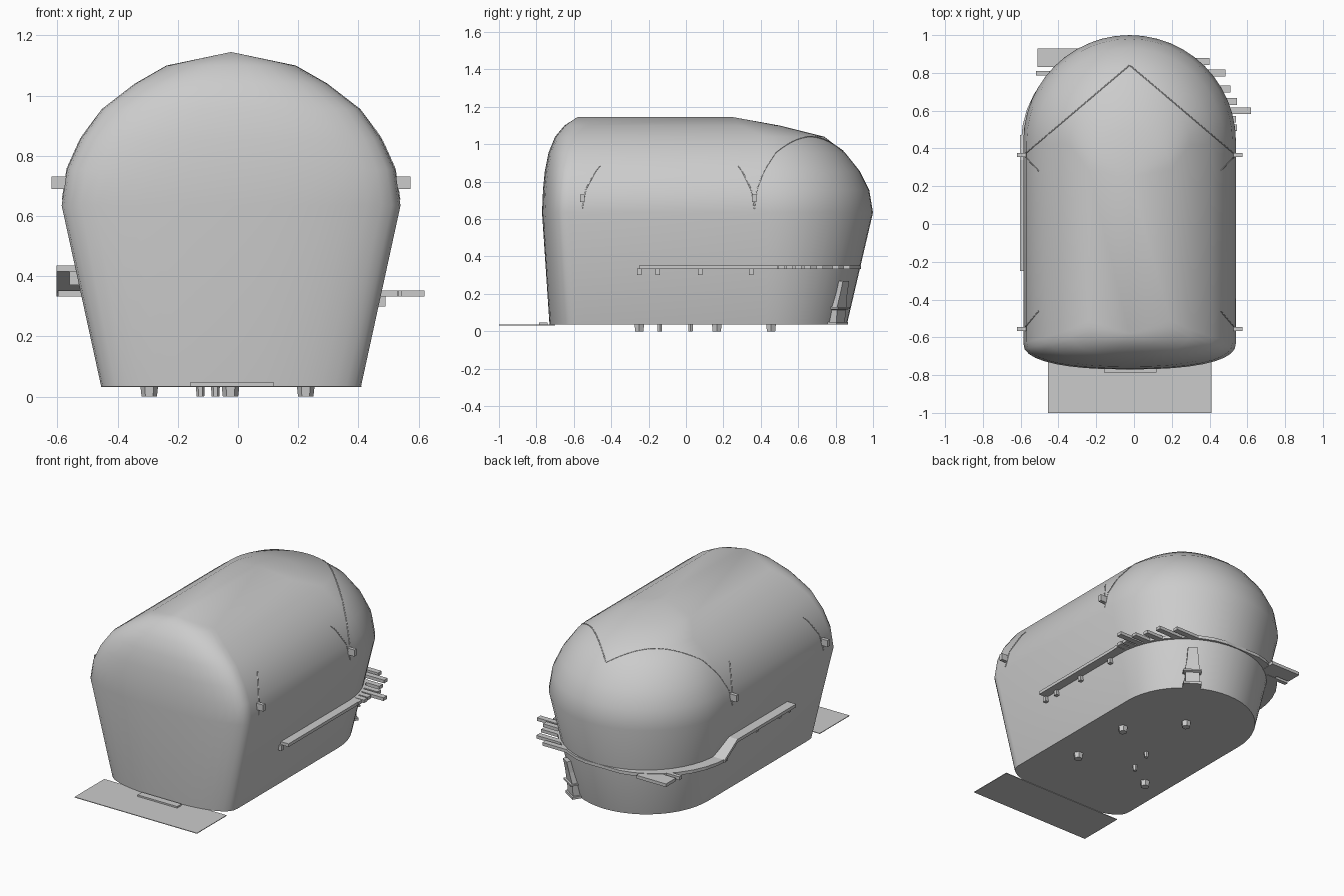
import bpy, bmesh, math
from mathutils import Vector
from mathutils.bvhtree import BVHTree

if "Cube" in bpy.data.objects:
    bpy.data.objects.remove(bpy.data.objects["Cube"])

CX = -0.023


def make(name, verts, faces, smooth=False):
    me = bpy.data.meshes.new(name)
    bm = bmesh.new()
    vs = [bm.verts.new(v) for v in verts]
    for f in faces:
        bm.faces.new([vs[i] for i in f])
    bmesh.ops.remove_doubles(bm, verts=bm.verts, dist=1e-5)
    bmesh.ops.recalc_face_normals(bm, faces=bm.faces)
    bm.to_mesh(me)
    bm.free()
    ob = bpy.data.objects.new(name, me)
    bpy.context.collection.objects.link(ob)
    if smooth:
        bpy.context.view_layer.objects.active = ob
        ob.select_set(True)
        bpy.ops.object.shade_smooth_by_angle(angle=math.radians(40))
        ob.select_set(False)
    return ob


def loft(name, rings, smooth=False):
    n = len(rings[0])
    verts = [p for r in rings for p in r]
    faces = [(k*n+i, k*n+(i+1) % n, (k+1)*n+(i+1) % n, (k+1)*n+i)
             for k in range(len(rings)-1) for i in range(n)]
    faces += [tuple(range(n)), tuple(range((len(rings)-1)*n, len(rings)*n))]
    return make(name, verts, faces, smooth)


def box(name, x0, x1, y0, y1, z0, z1):
    return loft(name, [[(x0, y0, z), (x1, y0, z), (x1, y1, z), (x0, y1, z)] for z in (z0, z1)])


def ledge(name, path, t=0.02):
    # path items: inner xy, outer xy, top z
    return loft(name, [[(*a, z), (*b, z), (*b, z-t), (*a, z-t)] for a, b, z in path])


# Hull: U-shaped rings (half width, z, front y, back y)
levels = [(.432, .035, -.73, .86), (.563, .635, -.77, 1.0), (.545, .755, -.765, .98),
          (.50, .855, -.755, .93), (.43, .955, -.735, .85), (.32, 1.04, -.70, .74),
          (.215, 1.10, -.65, .50)]


def ring(w, z, yf, yb, arc=24, front=18, n=2.4, d=.14):
    pts = []
    for i in range(arc+1):
        a = math.pi*i/arc
        pts.append((CX+w*math.cos(a), yb-w+w*math.sin(a), z))
    for i in range(front+1):
        a = math.pi*i/front
        c, s = math.cos(a), math.sin(a)
        x = -math.copysign(abs(c)**(2/n), c)
        pts.append((CX+w*x, yf+d-d*max(s, 0)**(2/n), z))
    return pts


rings = [ring(*l) for l in levels]
n = len(rings[0])
verts = [p for r in rings for p in r]
faces = [(k*n+i, k*n+(i+1) % n, (k+1)*n+(i+1) % n, (k+1)*n+i)
         for k in range(len(rings)-1) for i in range(n)]
faces.append(tuple(range(n)))
# Ridge closing the roof between a front and a back point
b, top, arc = len(verts), (len(rings)-1)*n, 24
verts += [(CX, -.58, 1.145), (CX, .25, 1.145)]
for i in range(n):
    j = (i+1) % n
    if i == arc:
        faces.append((top+i, top+j, b, b+1))
    elif i == n-1:
        faces.append((top+i, top+j, b+1, b))
    else:
        faces.append((top+i, top+j, b+1 if i < arc else b))
hull = make("hull_shell", verts, faces, True)

# Floor sheet projecting at the front, with a threshold bar
box("front_floor", -.455, .41, -1, -.70, .032, .036)
box("threshold_bar", -.16, .12, -.785, -.74, .036, .046)

# Feet
for i, (x, y, r) in enumerate([(-.295, -.25, .03), (.225, -.25, .03), (.225, .165, .03),
                               (-.025, .455, .03), (-.075, .025, .015), (-.125, -.14, .015)]):
    loft(f"foot_{i}", [[(x+rr*math.cos(k*math.pi/3), y+rr*math.sin(k*math.pi/3), z)
                        for k in range(6)] for rr, z in ((r*.85, 0), (r, .04))])

# Cable cleats on both sides
for s in (-1, 1):
    for y in (-.555, .365):
        x0, x1 = sorted((CX+s*.53, CX+s*.597))
        box("cleat", x0, x1, y-.011, y+.011, .69, .732)

# Cables draped over the roof
tree = BVHTree.FromObject(hull, bpy.context.evaluated_depsgraph_get())


def cable(p, q, steps=32):
    pts = []
    for i in range(steps+1):
        v = Vector(p).lerp(Vector(q), i/steps)
        hit = tree.ray_cast(Vector((v.x, v.y, 3)), Vector((0, 0, -1)))[0]
        if hit:
            pts.append(hit)
    cu = bpy.data.curves.new("roof_cable", 'CURVE')
    cu.dimensions = '3D'
    cu.bevel_depth, cu.bevel_resolution = .0035, 0
    sp = cu.splines.new('POLY')
    sp.points.add(len(pts)-1)
    for a, h in zip(sp.points, pts):
        a.co = (*h, 1)
    bpy.context.collection.objects.link(bpy.data.objects.new("roof_cable", cu))


for s in (-1, 1):
    cable((CX+s*.56, .365, 0), (CX, .84, 0))
    cable((CX+s*.56, .365, 0), (CX+s*.48, .28, 0), 10)
    cable((CX+s*.56, -.555, 0), (CX+s*.48, -.46, 0), 10)

# Side walkways: level on the right, stepping down a ramp on the left
ledge("right_walkway", [((.45, y), (.532, y), .352) for y in (-.25, .47)])
ledge("left_walkway", [((-.49, y), (-.603, y), z)
                       for y, z in ((-.25, .435), (.34, .435), (.47, .352))])

# Walkway curving round the back
path = []
for i in range(21):
    a = math.pi*i/20
    c, s = math.cos(a), math.sin(a)
    r = .515 + .06*max(0, -c)
    path.append(((CX+.46*c, .43+.46*s), (CX+r*c, .43+min(r*s, .505)), .352))
ledge("back_walkway", path)
box("corner_deck", -.51, -.30, .83, .93, .33, .35)
box("left_plank", -.52, -.36, .785, .81, .33, .352)

# Uneven planks at the right rear
for y, x in ((.47, .535), (.51, .545), (.555, .54), (.60, .62), (.648, .545),
             (.715, .51), (.80, .485), (.86, .40)):
    box("plank", x-.2, x, y-.018, y+.018, .332, .352)

# Brackets under the walkways
for y in (-.25, -.15, .075, .35):
    box("right_bracket", .44, .49, y-.012, y+.012, .30, .335)
    box("left_bracket", -.56, -.48, y-.012, y+.012, .37, .416)

# Flared stand at the right rear
ang = math.atan2(.40, .263)
u = Vector((math.cos(ang), math.sin(ang), 0))
v = Vector((-u.y, u.x, 0))
org = Vector((CX, .43, 0))
prof = [(.035, .055, .40, .485), (.05, .055, .40, .485), (.05, .042, .41, .475),
        (.115, .042, .42, .48), (.12, .055, .42, .495), (.13, .055, .42, .495),
        (.13, .045, .42, .482), (.20, .034, .43, .495), (.27, .03, .44, .51)]
loft("rear_stand", [[org+u*a+v*w*s+Vector((0, 0, z)) for a, s in
                     ((r0, -1), (r1, -1), (r1, 1), (r0, 1))] for z, w, r0, r1 in prof])
